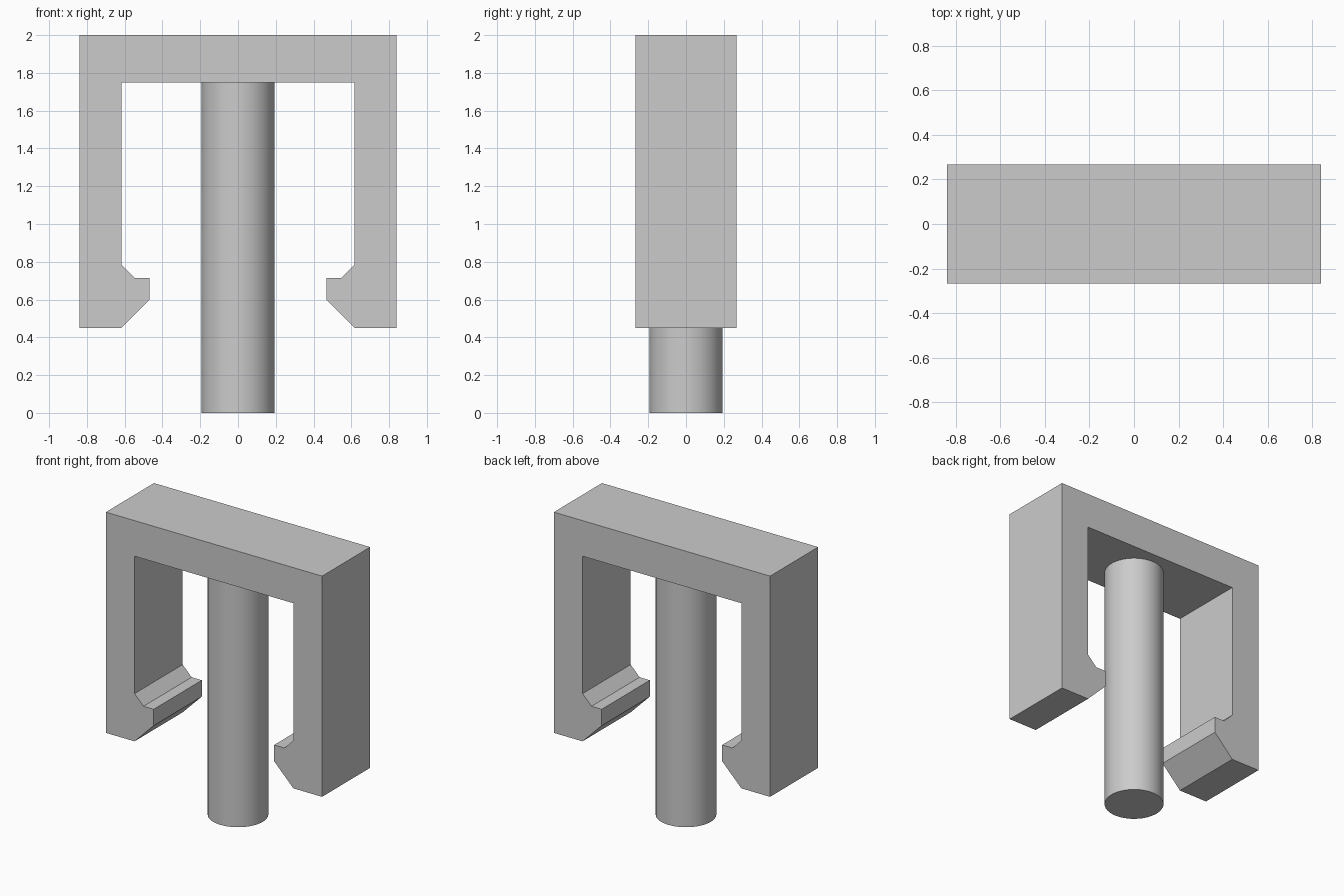
import bpy
import bmesh
import math
from mathutils import Vector

cube = bpy.data.objects.get("Cube")
if cube:
    bpy.data.objects.remove(cube, do_unlink=True)

# Single grey plastic
grey = bpy.data.materials.new("light grey")
grey.use_nodes = True
colour = (0.6, 0.6, 0.6, 1)
grey.diffuse_color = colour
grey.node_tree.nodes["Principled BSDF"].inputs["Base Color"].default_value = colour

HALF_DEPTH = 0.267
TOP, UNDERSIDE = 2.0, 1.75
PIN_RADIUS = 0.193


def add_object(name, bm):
    bmesh.ops.recalc_face_normals(bm, faces=bm.faces)
    mesh = bpy.data.meshes.new(name)
    bm.to_mesh(mesh)
    bm.free()
    mesh.materials.append(grey)
    obj = bpy.data.objects.new(name, mesh)
    bpy.context.collection.objects.link(obj)
    return obj


# Clip frame: half outline with hooked foot, mirrored and extruded front to back
half = [(0.84, TOP), (0.84, 0.45), (0.617, 0.45), (0.468, 0.6), (0.468, 0.715),
        (0.547, 0.715), (0.617, 0.785), (0.617, UNDERSIDE)]
outline = half + [(-x, z) for x, z in reversed(half)]
bm = bmesh.new()
face = bm.faces.new([bm.verts.new((x, -HALF_DEPTH, z)) for x, z in outline])
extruded = bmesh.ops.extrude_face_region(bm, geom=[face], use_keep_orig=True)
moved = [v for v in extruded["geom"] if isinstance(v, bmesh.types.BMVert)]
bmesh.ops.translate(bm, verts=moved, vec=Vector((0, 2 * HALF_DEPTH, 0)))
add_object("clip_frame", bm)

# Centre pin, hanging from the underside of the top bar
bm = bmesh.new()
bmesh.ops.create_cone(bm, cap_ends=True, segments=64, radius1=PIN_RADIUS,
                      radius2=PIN_RADIUS, depth=UNDERSIDE)
bmesh.ops.translate(bm, verts=bm.verts, vec=Vector((0, 0, UNDERSIDE / 2)))
pin = add_object("centre_pin", bm)
bpy.ops.object.select_all(action="DESELECT")
pin.select_set(True)
bpy.context.view_layer.objects.active = pin
bpy.ops.object.shade_smooth_by_angle(angle=math.radians(30))
